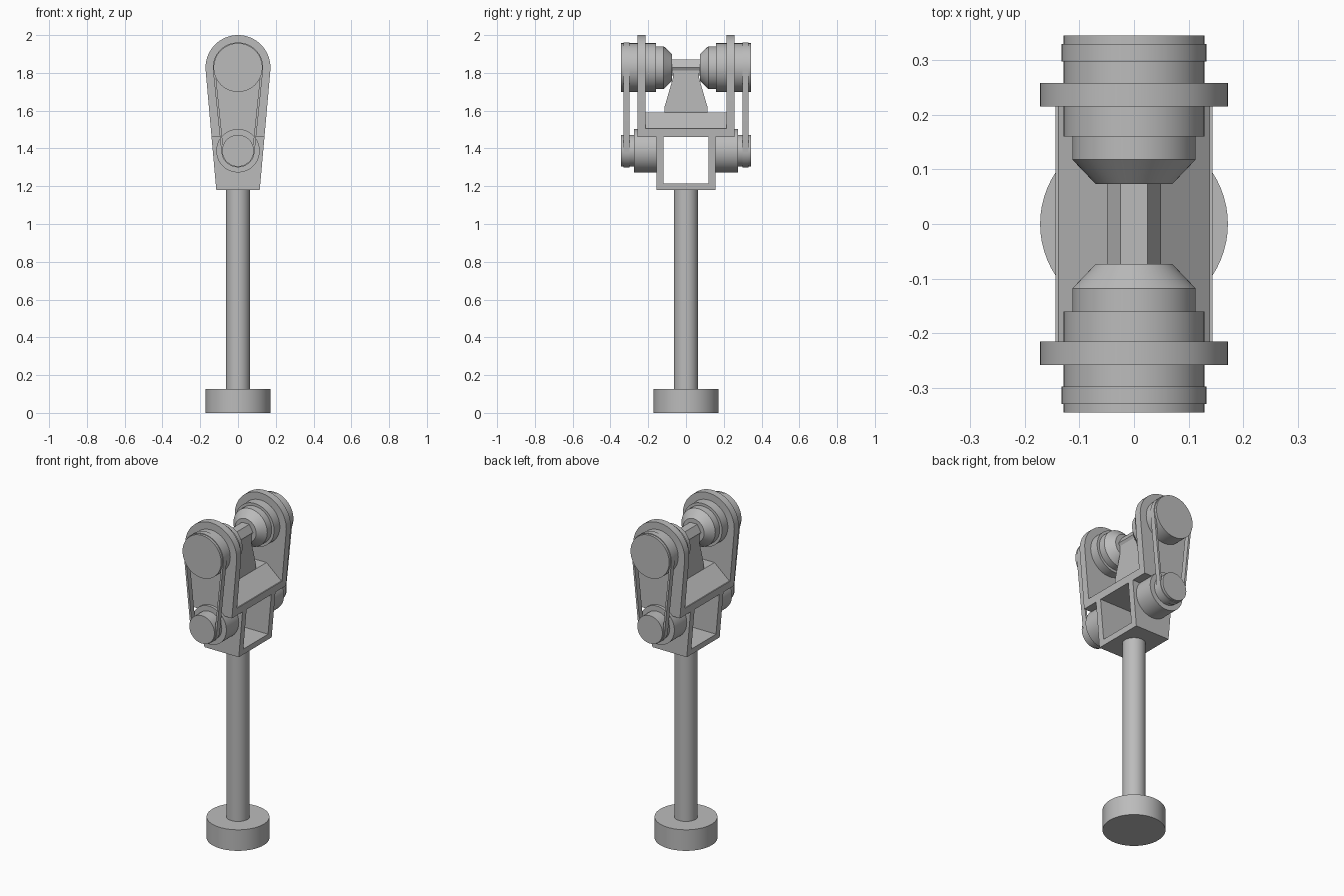
import bpy, bmesh
from math import sin, cos, pi, asin, radians

if "Cube" in bpy.data.objects:
    bpy.data.objects.remove(bpy.data.objects["Cube"])

grey = bpy.data.materials.new("plain grey")
grey.use_nodes = True
colour = (0.5, 0.5, 0.5, 1)
grey.diffuse_color = colour
grey.node_tree.nodes["Principled BSDF"].inputs["Base Color"].default_value = colour

UPPER, LOWER = 1.828, 1.388   # axle heights
SLOPE = radians(5.1)          # lean of the tapered sides


def finish(name, bm):
    bmesh.ops.recalc_face_normals(bm, faces=bm.faces)
    mesh = bpy.data.meshes.new(name)
    bm.to_mesh(mesh)
    bm.free()
    mesh.materials.append(grey)
    ob = bpy.data.objects.new(name, mesh)
    bpy.context.collection.objects.link(ob)
    bpy.ops.object.select_all(action='DESELECT')
    ob.select_set(True)
    bpy.context.view_layer.objects.active = ob
    bpy.ops.object.shade_smooth_by_angle(angle=radians(30))
    return ob


def loft(name, rings, closed=False):
    """Skin equal-length rings, with end caps or joined end to end."""
    bm = bmesh.new()
    loops = [[bm.verts.new(p) for p in ring] for ring in rings]
    pairs = list(zip(loops, loops[1:]))
    if closed:
        pairs.append((loops[-1], loops[0]))
    else:
        bm.faces.new(loops[0])
        bm.faces.new(loops[-1])
    n = len(loops[0])
    for a, b in pairs:
        for i in range(n):
            j = (i + 1) % n
            bm.faces.new((a[i], a[j], b[j], b[i]))
    return finish(name, bm)


def lathe_y(name, profile, z, n=64):
    """Turned part on an axle along y; profile holds (y, radius)."""
    return loft(name, [[(r * cos(2 * pi * i / n), y, z + r * sin(2 * pi * i / n))
                        for i in range(n)] for y, r in profile])


def across_x(name, outline, width):
    """Outline in y, z spread to +-width(z) along x."""
    return loft(name, [[(s * width(z), y, z) for y, z in outline] for s in (-1, 1)])


def along_y(name, outline, y0, y1):
    return loft(name, [[(x, y, z) for x, z in outline] for y in (y0, y1)])


def cylinder(name, r, z0, z1):
    bm = bmesh.new()
    bmesh.ops.create_cone(bm, cap_ends=True, segments=64, radius1=r, radius2=r, depth=z1 - z0)
    bmesh.ops.translate(bm, verts=bm.verts, vec=(0, 0, (z0 + z1) / 2))
    return finish(name, bm)


def arc(r, z, a0, a1, n=40):
    return [(r * cos(a0 + (a1 - a0) * i / n), z + r * sin(a0 + (a1 - a0) * i / n))
            for i in range(n + 1)]


def side(z):
    return 0.115 + (z - 1.18) * 0.0893


# foot and post
cylinder("foot", 0.172, 0, 0.127)
cylinder("post", 0.064, 0.127, 1.18)

# open box on the post
across_x("lower_box", [(-.157, 1.18), (.157, 1.18), (.157, 1.46), (.118, 1.46),
                       (.118, 1.215), (-.118, 1.215), (-.118, 1.46), (-.157, 1.46)], side)

# floor of the upper bracket
across_x("bracket_floor", [(-.216, 1.46), (.216, 1.46), (.216, 1.505), (-.216, 1.505)], side)

# sloped block and pedestal carrying the axle
along_y("sloped_block", [(-.138, 1.505), (.138, 1.505), (.04, 1.59), (-.04, 1.59)], -.216, .216)
across_x("pedestal", [(-.115, 1.58), (.115, 1.58), (.115, 1.615), (.07, 1.77),
                      (.07, UPPER), (-.07, UPPER), (-.07, 1.77), (-.115, 1.615)],
         lambda z: 0.04)
lathe_y("hex_axle", [(-.08, .049), (.08, .049)], UPPER, 6)

plate = arc(.172, UPPER, -SLOPE, pi + SLOPE) + [(-side(1.46), 1.46), (side(1.46), 1.46)]


def belt_loop(top, bottom):
    a = asin((top - bottom) / (UPPER - LOWER))
    return arc(top, UPPER, -a, pi + a) + arc(bottom, LOWER, pi + a, 2 * pi - a)


for name, s in (("front", -1), ("back", 1)):
    along_y(name + "_side_plate", plate, s * .215, s * .258)
    lathe_y(name + "_upper_pulley",
            [(s * y, r) for y, r in ((.073, .07), (.118, .113), (.16, .113),
                                     (.16, .129), (.345, .129))], UPPER)
    lathe_y(name + "_lower_pulley",
            [(s * y, r) for y, r in ((.15, .115), (.275, .115),
                                     (.275, .084), (.345, .084))], LOWER)
    # hollow belt around both pulleys
    outer, inner = belt_loop(.133, .088), belt_loop(.121, .076)
    loft(name + "_belt", [[(x, s * y, z) for x, z in loop] for loop, y in
                          ((outer, .298), (outer, .33), (inner, .33), (inner, .298))], True)
